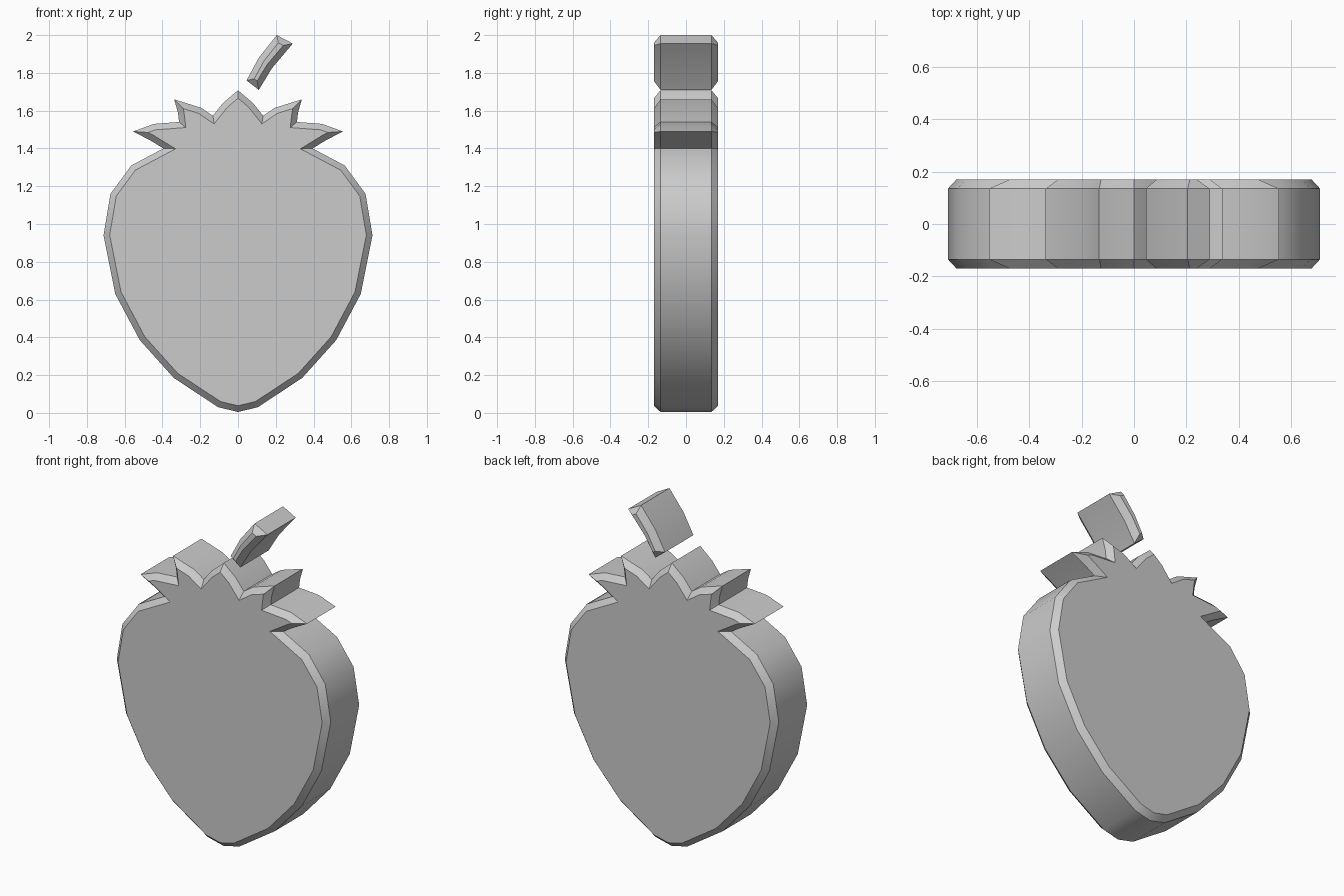
import bpy, bmesh, math
from mathutils import Vector

if "Cube" in bpy.data.objects:
    bpy.data.objects.remove(bpy.data.objects["Cube"])

HALF_DEPTH, BEVEL_DEPTH, BEVEL_INSET = 0.17, 0.035, 0.032


def inset(points, d):
    """Mitred inward offset of a counter-clockwise outline."""
    result = []
    n = len(points)
    for i in range(n):
        a, p, b = (Vector(points[(i + k) % n]) for k in (-1, 0, 1))
        e1, e2 = (p - a).normalized(), (b - p).normalized()
        n1, n2 = Vector((-e1.y, e1.x)), Vector((-e2.y, e2.x))
        result.append(p + (n1 + n2) * d / (1 + n1.dot(n2)))
    return result


def bevelled_plate(name, outline):
    bm = bmesh.new()
    inner = inset(outline, BEVEL_INSET)
    wall = HALF_DEPTH - BEVEL_DEPTH
    layers = [(inner, -HALF_DEPTH), (outline, -wall),
              (outline, wall), (inner, HALF_DEPTH)]
    rings = [[bm.verts.new((p[0], y, p[1])) for p in pts] for pts, y in layers]
    bm.faces.new(rings[0])
    bm.faces.new(rings[-1][::-1])
    n = len(outline)
    for r, s in zip(rings, rings[1:]):
        for i in range(n):
            j = (i + 1) % n
            bm.faces.new((r[i], s[i], s[j], r[j]))
    bmesh.ops.recalc_face_normals(bm, faces=bm.faces[:])
    mesh = bpy.data.meshes.new(name)
    bm.to_mesh(mesh)
    bm.free()
    obj = bpy.data.objects.new(name, mesh)
    bpy.context.collection.objects.link(obj)
    bpy.ops.object.select_all(action='DESELECT')
    obj.select_set(True)
    bpy.context.view_layer.objects.active = obj
    bpy.ops.object.shade_smooth_by_angle(angle=math.radians(30))
    return obj


# Strawberry body with leafy crown: right half, bottom to top, then mirrored
half = [(0, 0.005), (0.105, 0.03), (0.34, 0.185), (0.52, 0.385), (0.65, 0.63),
        (0.712, 0.94), (0.675, 1.16), (0.565, 1.31), (0.395, 1.40),
        (0.46, 1.44), (0.555, 1.49), (0.445, 1.53), (0.312, 1.54),
        (0.318, 1.59), (0.338, 1.66), (0.195, 1.615), (0.133, 1.573),
        (0.08, 1.64), (0, 1.708)]
mirrored = [(-x, z) for x, z in half[-2:0:-1]]
bevelled_plate("strawberry_body", half + mirrored)

# Bent stem floating above the crown
bevelled_plate("stem", [(0.11, 1.71), (0.18, 1.825), (0.29, 1.955),
                        (0.205, 2.0), (0.11, 1.88), (0.045, 1.76)])
